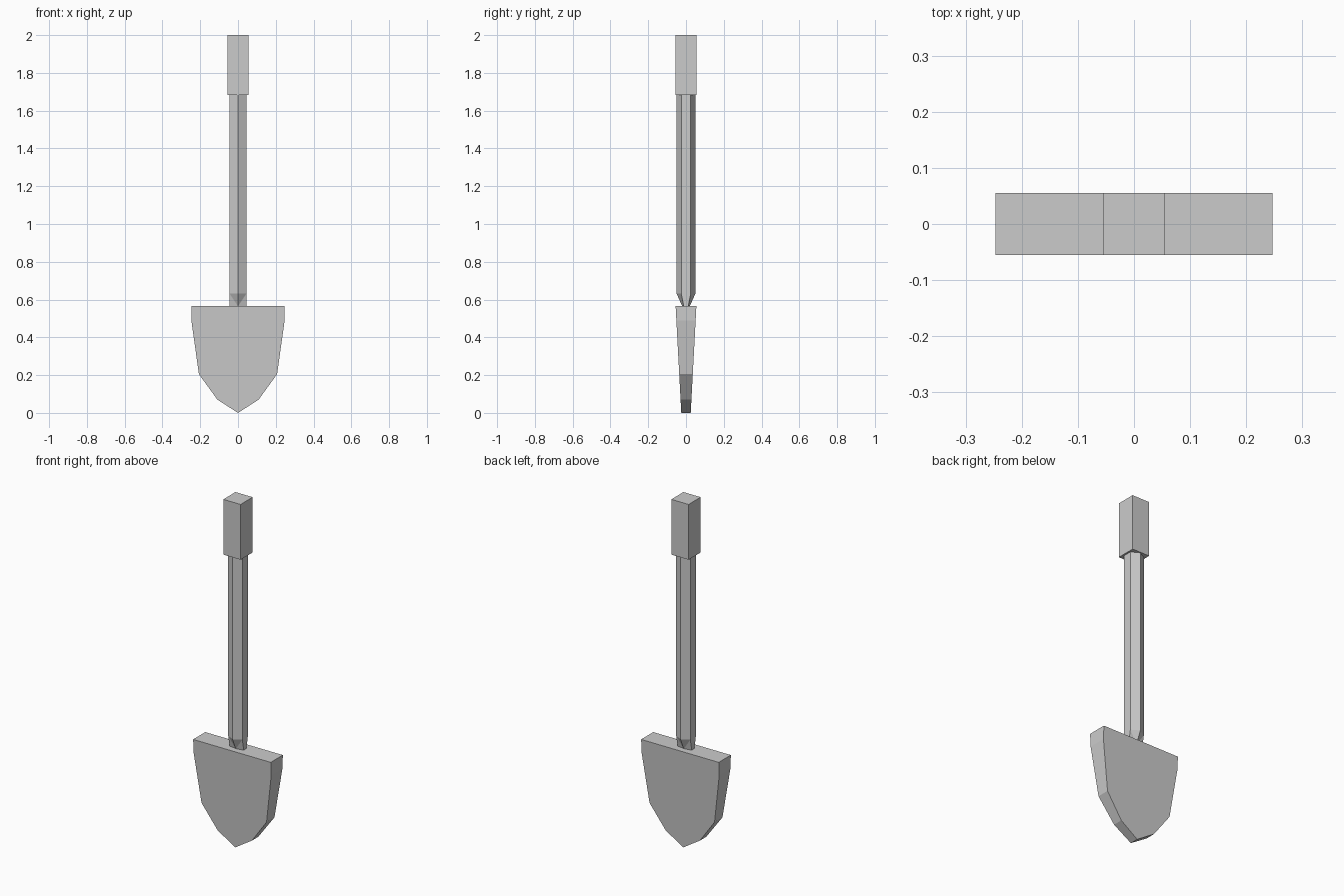
import bpy
import math

if "Cube" in bpy.data.objects:
    bpy.data.objects.remove(bpy.data.objects["Cube"])


def make_object(name, verts, faces):
    mesh = bpy.data.meshes.new(name)
    mesh.from_pydata(verts, [], faces)
    mesh.update()
    obj = bpy.data.objects.new(name, mesh)
    bpy.context.collection.objects.link(obj)
    return obj


# Grip: square block at the top
bpy.ops.mesh.primitive_cube_add(size=1, location=(0, 0, 1.841))
grip = bpy.context.object
grip.name = "grip"
grip.scale = (0.11, 0.11, 0.318)

# Shaft: hexagonal bar whose foot is pinched front to back
rings = [(1.683, 0.05, 0.025), (0.632, 0.05, 0.025), (0.565, 0.02, 0.012)]
verts = []
for z, tip, side in rings:
    for i in range(6):
        a = math.radians(90 + 60 * i)
        y = tip if i % 3 == 0 else side
        verts.append((0.045 * math.cos(a) / math.cos(math.radians(30)),
                      math.copysign(y, math.sin(a)), z))
faces = [tuple(range(6)), tuple(range(17, 11, -1))]
for i in range(6):
    j = (i + 1) % 6
    faces.append((i, i + 6, j + 6, j))
    # foot facets, split along the diagonal that ends at the tip corner
    if i % 3 == 0:
        faces += [(i + 6, i + 12, j + 6), (j + 6, i + 12, j + 12)]
    elif j % 3 == 0:
        faces += [(i + 6, j + 12, j + 6), (i + 6, i + 12, j + 12)]
    else:
        faces.append((i + 6, i + 12, j + 12, j + 6))
make_object("shaft", verts, faces)

# Blade: mirrored outline, thinning towards the point
half = [(0.247, 0.567), (0.247, 0.49), (0.207, 0.205), (0.109, 0.07)]
outline = half + [(0, 0)] + [(-x, z) for x, z in reversed(half)]
n = len(outline)
verts = [(x, s * (0.025 + 0.053 * z), z) for s in (-1, 1) for x, z in outline]
faces = [tuple(range(n - 1, -1, -1)), tuple(range(n, 2 * n))]
faces += [(i, (i + 1) % n, (i + 1) % n + n, i + n) for i in range(n)]

blade = make_object("blade", verts, faces)

# Make all face directions point outwards
for obj in bpy.data.objects:
    bpy.context.view_layer.objects.active = obj
    bpy.ops.object.mode_set(mode='EDIT')
    bpy.ops.mesh.select_all(action='SELECT')
    bpy.ops.mesh.normals_make_consistent(inside=False)
    bpy.ops.object.mode_set(mode='OBJECT')
    obj.select_set(False)
